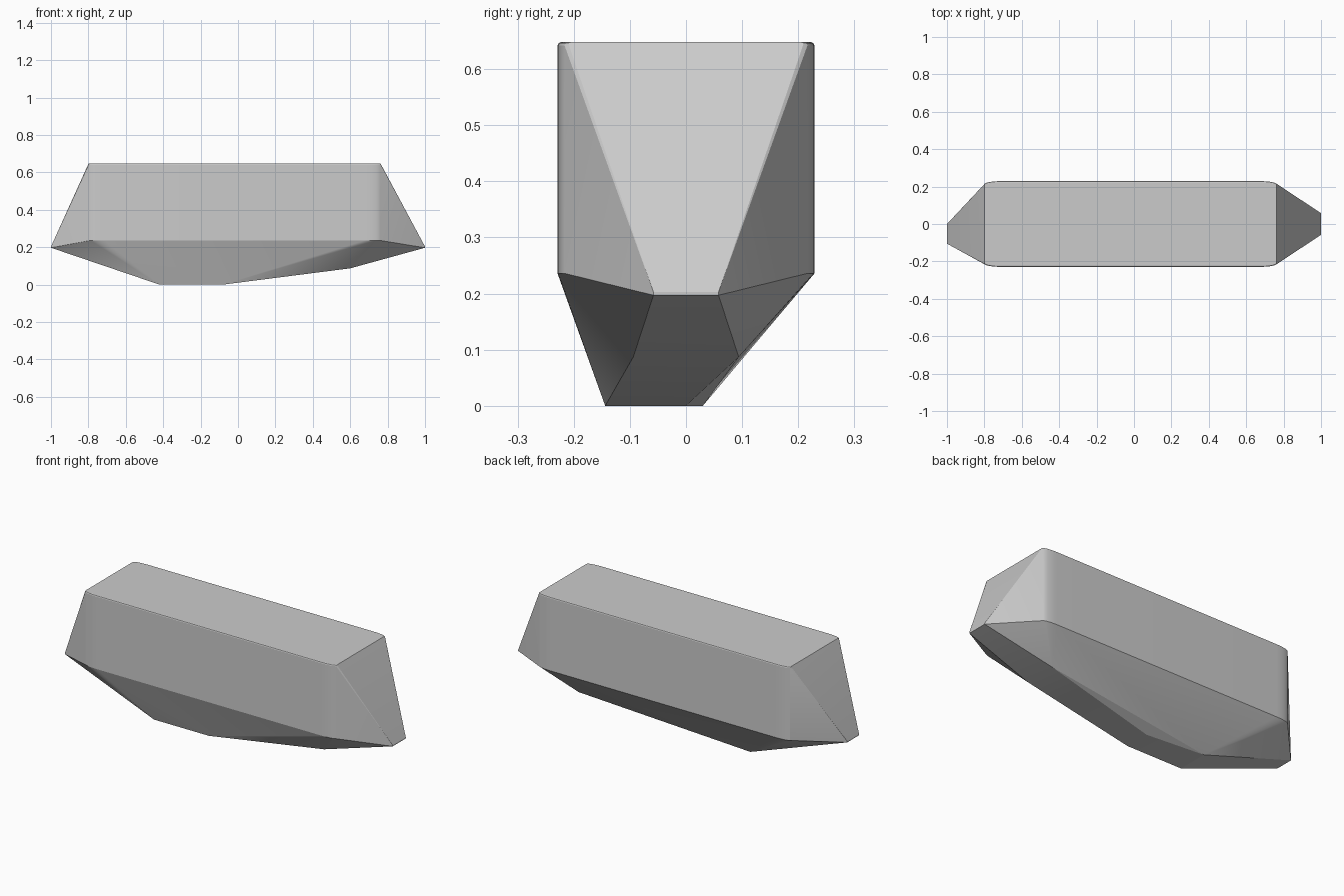
import bpy, bmesh, math

if "Cube" in bpy.data.objects:
    bpy.data.objects.remove(bpy.data.objects["Cube"])


def rounded_ring(z, inset=0.0, steps=6):
    """Long rectangle with elliptical corners, slightly offset along x."""
    pts = []
    for sx, end in ((-1, 0.80), (1, 0.763)):
        for sy in (-1, 1):
            for i in range(steps + 1):
                a = math.pi / 2 * i / steps
                x = end - 0.085 + 0.085 * math.sin(a)
                y = 0.212 + 0.017 * math.cos(a) - inset
                pts.append((sx * (x - inset * 0.3), sy * y, z))
    return pts


# Upper block with softened top rim
points = rounded_ring(0.648, 0.006) + rounded_ring(0.6465, 0.002)
points += rounded_ring(0.642) + rounded_ring(0.236)

# Blunt tips at both ends
for z in (0.197, 0.203):
    points += [(1, y, z) for y in (-0.058, 0.058)]
    points += [(-1, y, z) for y in (-0.105, 0.0)]

# Faceted underside
points += [(0.6, y, 0.087) for y in (-0.094, 0.094)]
points += [(-0.42, -0.144, 0), (-0.42, 0.03, 0), (-0.08, -0.144, 0), (-0.08, 0.0, 0)]

# Wrap everything in one convex shell
bm = bmesh.new()
for p in points:
    bm.verts.new(p)
result = bmesh.ops.convex_hull(bm, input=bm.verts[:])
loose = [v for v in bm.verts if not v.link_faces]
bmesh.ops.delete(bm, geom=loose, context='VERTS')
bmesh.ops.dissolve_limit(bm, angle_limit=math.radians(0.5), verts=bm.verts[:], edges=bm.edges[:])
bmesh.ops.recalc_face_normals(bm, faces=bm.faces[:])
mesh = bpy.data.meshes.new("faceted_stone")
bm.to_mesh(mesh)
bm.free()

stone = bpy.data.objects.new("faceted_stone", mesh)
bpy.context.collection.objects.link(stone)
bpy.context.view_layer.objects.active = stone
stone.select_set(True)
bpy.ops.object.shade_smooth_by_angle(angle=math.radians(16))
